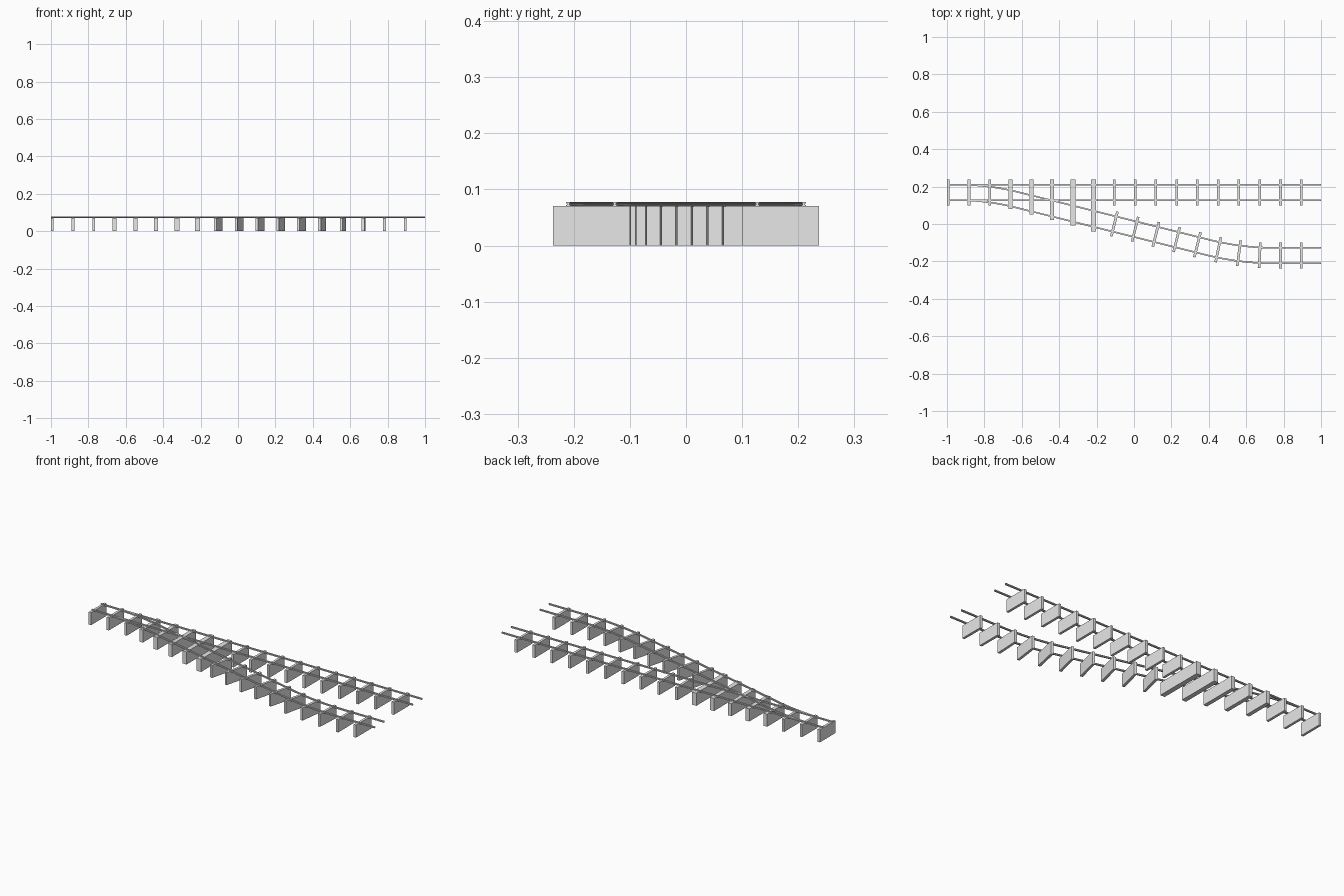
import bpy, bmesh, math
from mathutils import Vector

cube = bpy.data.objects.get("Cube")
if cube:
    bpy.data.objects.remove(cube, do_unlink=True)

# One plain grey for the whole track
LIGHT_GREY = (0.8, 0.8, 0.8, 1)
grey = bpy.data.materials.new("light grey")
grey.use_nodes = True
grey.diffuse_color = LIGHT_GREY
grey.node_tree.nodes["Principled BSDF"].inputs["Base Color"].default_value = LIGHT_GREY

TRACK_Y = 0.1685       # centre line of the main track, mirrored for the branch end
HALF_GAUGE = 0.0415
TIE_TOP = 0.071
RAIL_TOP = 0.078
TIE_LENGTH = 0.137
TIE_WIDTH = 0.014
ANGLE = math.radians(14)


def add_object(name, bm):
    bmesh.ops.recalc_face_normals(bm, faces=bm.faces)
    mesh = bpy.data.meshes.new(name)
    bm.to_mesh(mesh)
    bm.free()
    mesh.materials.append(grey)
    obj = bpy.data.objects.new(name, mesh)
    bpy.context.collection.objects.link(obj)
    return obj


def add_tie(name, x, y, width, length, turn=0):
    bm = bmesh.new()
    bmesh.ops.create_cube(bm, size=1)
    bmesh.ops.scale(bm, vec=(width, length, TIE_TOP), verts=bm.verts)
    obj = add_object(name, bm)
    obj.location = (x, y, TIE_TOP / 2)
    obj.rotation_euler.z = turn


# I-shaped rail section: (half width, height), mirrored across the centre
HALF = [(0.0042, 0.0700), (0.0042, 0.0718), (0.002, 0.0725),
        (0.002, 0.0745), (0.0036, 0.0755), (0.0036, RAIL_TOP)]
SECTION = HALF + [(-w, z) for w, z in reversed(HALF)]


def add_rail(name, path, offset):
    """Sweep the rail section along (x, y, heading) stations."""
    bm = bmesh.new()
    rings = []
    for x, y, heading in path:
        side = Vector((-math.sin(heading), math.cos(heading), 0))
        rings.append([bm.verts.new(Vector((x, y, z)) + side * (offset + w))
                      for w, z in SECTION])
    n = len(SECTION)
    for a, b in zip(rings, rings[1:]):
        for i in range(n):
            j = (i + 1) % n
            bm.faces.new((a[i], a[j], b[j], b[i]))
    bm.faces.new(rings[0])
    bm.faces.new(rings[-1])
    add_object(name, bm)


# Branch centre line: arc away, straight run, arc back to parallel
ARC1_START, ARC1_R = -0.94, 1.29
ARC2_END, ARC2_R = 0.745, 1.43


def branch(x):
    end1 = ARC1_START + ARC1_R * math.sin(ANGLE)
    start2 = ARC2_END - ARC2_R * math.sin(ANGLE)
    if x <= ARC1_START:
        return TRACK_Y, 0
    if x >= ARC2_END:
        return -TRACK_Y, 0
    if x < end1:
        a = math.asin((x - ARC1_START) / ARC1_R)
        return TRACK_Y - ARC1_R * (1 - math.cos(a)), -a
    if x > start2:
        a = math.asin((ARC2_END - x) / ARC2_R)
        return -TRACK_Y + ARC2_R * (1 - math.cos(a)), -a
    t = (x - end1) / (start2 - end1)
    drop = 1 - math.cos(ANGLE)
    y1, y2 = TRACK_Y - ARC1_R * drop, -TRACK_Y + ARC2_R * drop
    return y1 + (y2 - y1) * t, -ANGLE


# Rails of both tracks
STEPS = 48
main_path = [(-1, TRACK_Y, 0), (1, TRACK_Y, 0)]
branch_path = []
for i in range(STEPS + 1):
    x = -0.92 + 1.92 * i / STEPS
    branch_path.append((x, *branch(x)))
for side, offset in (("left", HALF_GAUGE), ("right", -HALF_GAUGE)):
    add_rail(f"main_rail_{side}", main_path, offset)
    add_rail(f"branch_rail_{side}", branch_path, offset)

# Ties: long shared ones under the switch, separate ones beyond it
shared = {3: (0.022, 0.08), 4: (0.022, 0.05), 5: (0.022, 0.022),
          6: (0.026, -0.009), 7: (0.028, -0.04)}
outer = TRACK_Y + TIE_LENGTH / 2
for i in range(18):
    x = -0.993 + 0.111 * i
    if i in shared:
        width, low = shared[i]
        add_tie(f"switch_tie_{i}", x, (outer + low) / 2, width, outer - low)
        continue
    add_tie(f"main_tie_{i}", x, TRACK_Y, TIE_WIDTH, TIE_LENGTH)
    if i > 7:
        y, heading = branch(x)
        add_tie(f"branch_tie_{i}", x, y, TIE_WIDTH, TIE_LENGTH, heading)
